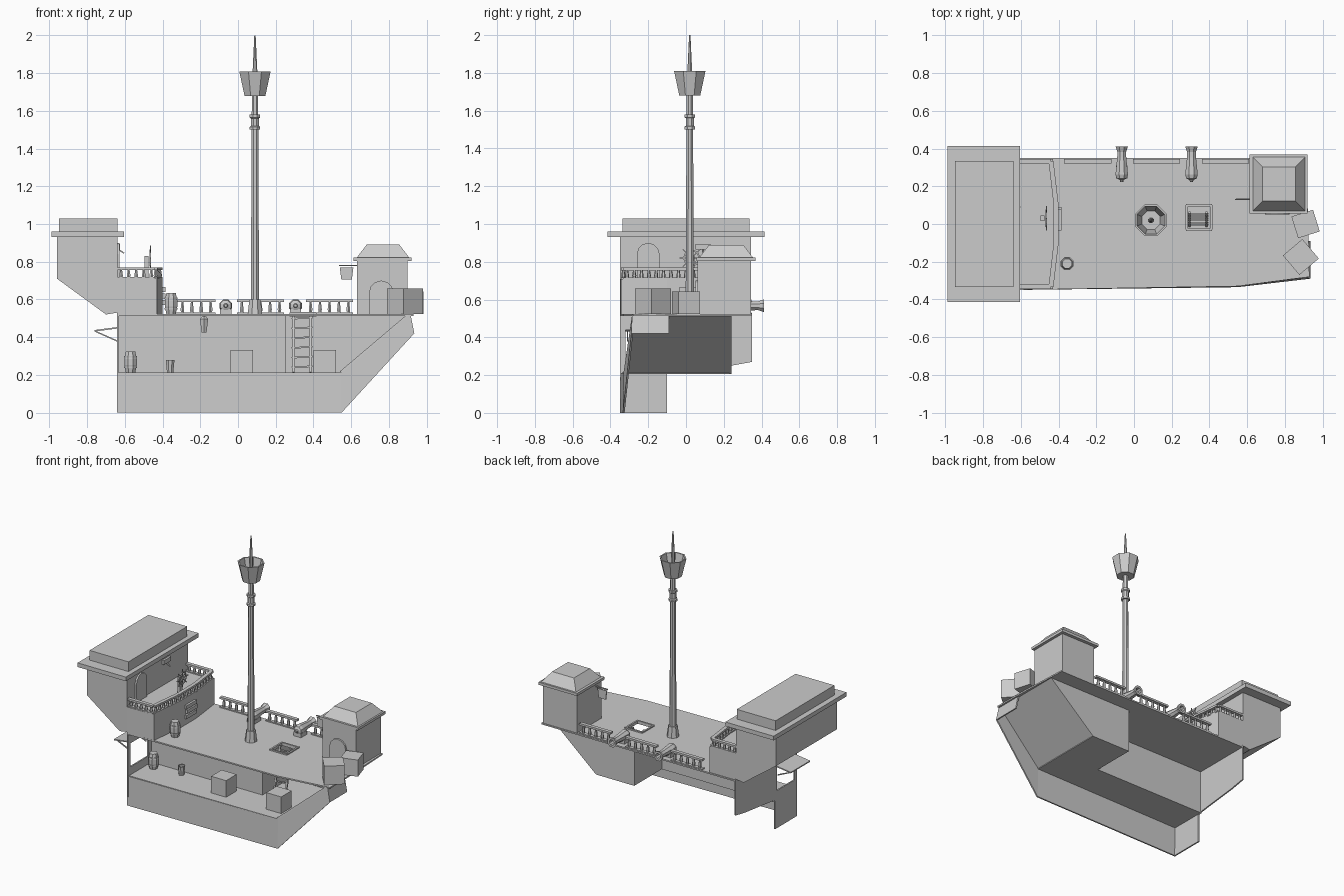
import bpy, bmesh, math
from mathutils import Vector, Matrix

if "Cube" in bpy.data.objects:
    bpy.data.objects.remove(bpy.data.objects["Cube"])


def finish(name, bm):
    bmesh.ops.recalc_face_normals(bm, faces=bm.faces)
    me = bpy.data.meshes.new(name)
    bm.to_mesh(me)
    bm.free()
    ob = bpy.data.objects.new(name, me)
    bpy.context.collection.objects.link(ob)
    return ob


def prism(name, pts, offset):
    """Flat outline swept along an offset vector."""
    bm = bmesh.new()
    off = Vector(offset)
    a = [bm.verts.new(p) for p in pts]
    b = [bm.verts.new(Vector(p) + off) for p in pts]
    bm.faces.new(a)
    bm.faces.new(b[::-1])
    for i in range(len(a)):
        j = (i + 1) % len(a)
        bm.faces.new((a[i], a[j], b[j], b[i]))
    return finish(name, bm)


def box(name, x0, x1, y0, y1, z0, z1, taper=0.0):
    """Axis-aligned box, its top optionally drawn in by taper."""
    bm = bmesh.new()
    bmesh.ops.create_cube(bm, size=1)
    for v in bm.verts:
        t = taper if v.co.z > 0 else 0
        v.co = ((x0 + t, x1 - t)[v.co.x > 0], (y0 + t, y1 - t)[v.co.y > 0], (z0, z1)[v.co.z > 0])
    return finish(name, bm)


def lathe(name, profile, loc, n=8, axis='Z'):
    """Revolve (radius, height) pairs; the ends are capped."""
    bm = bmesh.new()
    rings = [[bm.verts.new((r * math.cos(2 * math.pi * (i + .5) / n),
                            r * math.sin(2 * math.pi * (i + .5) / n), h)) for i in range(n)]
             for r, h in profile]
    for a, b in zip(rings, rings[1:]):
        for i in range(n):
            j = (i + 1) % n
            bm.faces.new((a[i], a[j], b[j], b[i]))
    bm.faces.new(rings[0])
    bm.faces.new(rings[-1])
    if axis == 'Y':
        bmesh.ops.rotate(bm, verts=bm.verts, matrix=Matrix.Rotation(-math.pi / 2, 3, 'X'))
    bmesh.ops.translate(bm, verts=bm.verts, vec=loc)
    return finish(name, bm)


def beam(name, p, q, r=.005, n=4):
    p, q = Vector(p), Vector(q)
    bm = bmesh.new()
    rot = (q - p).to_track_quat('Z', 'Y').to_matrix().to_4x4()
    bmesh.ops.create_cone(bm, cap_ends=True, segments=n, radius1=r, radius2=r, depth=(q - p).length,
                          matrix=Matrix.Translation((p + q) / 2) @ rot @ Matrix.Rotation(math.pi / 4, 4, 'Z'))
    return finish(name, bm)


def cut(ob, *bounds):
    cutter = box("cutter", *bounds)
    mod = ob.modifiers.new("cut", 'BOOLEAN')
    mod.operation, mod.object, mod.solver = 'DIFFERENCE', cutter, 'EXACT'
    bpy.context.view_layer.objects.active = ob
    bpy.ops.object.modifier_apply(modifier=mod.name)
    bpy.data.objects.remove(cutter)


def crate(name, x, y, z, s, turn=0):
    bm = bmesh.new()
    bmesh.ops.create_cube(bm, size=s)
    bmesh.ops.inset_individual(bm, faces=bm.faces[:], thickness=s * .1)
    inner = [f for f in bm.faces if abs(f.calc_area() - (s * .8) ** 2) < 1e-6]
    for f in inner:
        bmesh.ops.translate(bm, verts=f.verts, vec=f.calc_center_median().normalized() * -.007)
    bmesh.ops.transform(bm, verts=bm.verts,
                        matrix=Matrix.Translation((x, y, z + s / 2)) @ Matrix.Rotation(turn, 4, 'Z'))
    return finish(name, bm)


def barrel(name, x, y, z, h, r):
    lathe(name, [(r * .75, 0), (r, h * .35), (r, h * .65), (r * .75, h)], (x, y, z))
    for k in (.25, .75):
        lathe(name + "_hoop", [(r * 1.03, 0), (r * 1.03, h * .08)], (x, y, z + h * (k - .04)))


def railing(name, p, q, z, posts, h=.06):
    p, q = Vector(p), Vector(q)
    d = (q - p).normalized()
    w = Vector((-d.y, d.x)) * .013
    for label, z0, t in (("base", z, .008), ("top", z + h, .014)):
        prism(f"{name}_{label}", [(*c, z0) for c in (p - w, q - w, q + w, p + w)], (0, 0, t))
    for i in range(posts):
        c = p.lerp(q, (i + .5) / posts)
        lathe(name + "_post", [(.008, 0), (.011, h * .4), (.006, h)], (c.x, c.y, z), 6)


# Cutaway hull: front skin, bow slope, floor, stepped back wall
T = .01
prism("hull_front_low", [(-.64, -.35, 0), (.55, -.335, 0), (.55, -.33, .21), (-.64, -.345, .21)], (0, T, 0))
prism("hull_front_bow", [(.55, -.335, 0), (.935, -.29, .42), (.91, -.285, .52), (.55, -.33, .21)], (0, T, 0))
prism("bow_slope", [(.55, -.33, .21), (.91, -.285, .515), (.91, .24, .515), (.55, .24, .21)], (-T, 0, .008))
prism("bow_lip", [(.935, -.29, .42), (.935, -.09, .42), (.915, -.09, .52), (.915, -.285, .52)], (-T, 0, 0))
prism("hold_floor", [(-.64, -.34, .205), (.55, -.33, .205), (.55, .24, .205), (.25, .24, .205),
                     (.25, -.08, .205), (-.64, -.08, .205)], (0, 0, .008))
box("hold_back_wall", -.64, .25, -.085, -.075, .205, .52)
box("hold_step_wall", .245, .255, -.085, .24, .205, .52)
prism("hold_far_wall", [(.25, .24, .205), (.55, .24, .205), (.91, .24, .515), (.25, .24, .515)], (0, -T, 0))

# Stern plate with window and propped shutter
stern = prism("stern_plate", [(-.642, -.35, 0), (-.642, -.1, 0), (-.642, -.1, .21), (-.642, .24, .25),
                              (-.642, .35, .27), (-.642, .35, .53), (-.642, -.35, .53)], (T, 0, 0))
cut(stern, -.7, -.6, -.32, -.12, .27, .44)
prism("window_shutter", [(-.642, -.33, .445), (-.642, -.11, .445), (-.76, -.11, .43), (-.76, -.33, .43)], (0, 0, .008))
for y in (-.31, -.13):
    beam("shutter_prop", (-.755, y, .43), (-.642, y, .38))

# Main deck with hatch
deck = prism("main_deck", [(-.64, -.35, .513), (.55, -.33, .513), (.93, -.28, .513), (.925, .0, .513),
                           (.91, .35, .513), (-.64, .35, .513)], (0, 0, .01))
cut(deck, .285, .405, -.025, .095, .4, .6)
for y in (-.03, .1):
    box("hatch_edge", .275, .415, y - .006, y + .006, .51, .532)
for x in (.28, .41):
    box("hatch_edge", x - .006, x + .006, -.03, .1, .51, .531)

# Stern cabin
prism("stern_cabin", [(-.96, -.35, .93), (-.96, -.35, .71), (-.70, -.35, .52), (-.64, -.35, .53),
                      (-.64, -.35, .93)], (0, .695, 0))
box("cabin_roof_slab", -.99, -.605, -.415, .415, .93, .96)
box("cabin_roof_top", -.95, -.64, -.335, .335, .96, 1.03)


def arch(name, w, z0, z1, place, offset):
    r = w / 2
    pts = [(-r, z0), (r, z0)] + [(r * math.cos(i * math.pi / 6), z1 - r + r * math.sin(i * math.pi / 6))
                                 for i in range(7)]
    prism(name, [place(a, b) for a, b in pts], offset)


arch("cabin_door", .12, .71, .9, lambda a, b: (-.642, -.2 + a, b), (.014, 0, 0))
arch("tower_door", .13, .523, .7, lambda a, b: (.76 + a, .062, b), (0, -.012, 0))
box("cabin_plaque", -.64, -.625, .05, .13, .865, .895)
beam("cabin_lamp_arm", (-.64, .09, .87), (-.605, .09, .845))

# Quarterdeck with rail, helm and slats
front = [(-.43, -.345), (-.4, -.1), (-.4, .1), (-.43, .345)]
prism("quarterdeck", [(x, y, .52) for x, y in [(-.64, -.35)] + front + [(-.64, .345)]], (0, 0, .19))
rail = [(-.64, -.332), (-.44, -.332), (-.413, -.1), (-.413, .1), (-.44, .332), (-.64, .332)]
for i, n in enumerate((5, 6, 5, 6, 5)):
    railing("quarterdeck_rail", rail[i], rail[i + 1], .71, n, .045)
box("helm_post", -.495, -.475, .015, .045, .71, .83)
C = Vector((-.465, .03, .82))
rim = [C + Vector((0, math.cos(i * math.pi / 4), math.sin(i * math.pi / 4))) * .042 for i in range(8)]
for i, p in enumerate(rim):
    beam("wheel_rim", p, rim[(i + 1) % 8], .006)
    beam("wheel_spoke", C, C + (p - C) * 1.55, .004)
for i, z in enumerate((.57, .605, .64)):
    box("wall_slat", -.402, -.385, -.035 + .01 * (i % 2), .08 + .01 * (i % 2), z, z + .026)

# Mast and lookout
M = (.09, .02, 0)
lathe("mast", [(.024, .52), (.018, 1.69)], M)
lathe("mast_foot", [(.042, .52), (.032, .6)], M)
lathe("mast_collar", [(.03, 1.5), (.03, 1.515), (.023, 1.52), (.023, 1.56), (.03, 1.565), (.03, 1.58)], M)
lathe("lookout_nest", [(.06, 1.68), (.09, 1.81), (.08, 1.81), (.052, 1.69)], M)
lathe("mast_spike", [(.017, 1.69), (.014, 1.8), (.004, 2.0)], M)

# Rear rail and cannons
for x0 in (-.37, -.005, .36):
    railing("rear_rail", (x0, .333), (x0 + .25, .333), .523, 5, .062)
for x in (-.065, .305):
    lathe("cannon", [(.008, 0), (.012, .012), (.03, .02), (.036, .04), (.026, .13), (.025, .16),
                     (.036, .19), (.02, .19), (.018, .15)], (x, .222, .567), 8, 'Y')
    box("cannon_cradle", x - .03, x + .03, .24, .31, .52, .55)

# Bow tower with hanging sign
box("bow_tower", .63, .9, .062, .345, .515, .81)
box("tower_eave", .612, .92, .055, .368, .803, .822)
box("tower_roof", .63, .908, .07, .355, .822, .89, .052)
beam("sign_arm", (.535, .13, .78), (.63, .13, .78))
prism("hanging_sign", [(.54, .126, .77), (.612, .126, .77), (.604, .126, .705), (.548, .126, .705)], (0, .008, 0))

# Cargo
crate("deck_crate_a", .885, -.175, .523, .135, .7)
crate("deck_crate_b", .91, 0, .523, .12, .3)
crate("hold_crate_a", .02, -.19, .213, .12)
crate("hold_crate_b", .46, -.19, .213, .12)
barrel("deck_barrel", -.355, -.21, .523, .11, .036)
barrel("hold_barrel", -.57, -.15, .213, .11, .036)
lathe("hold_bucket", [(.018, 0), (.025, .065), (.02, .065), (.015, .01)], (-.36, -.13, .213))
lathe("hold_lantern", [(.015, 0), (.025, .07), (.012, .085)], (-.18, -.12, .425), 6)
beam("lantern_hook", (-.18, -.12, .5), (-.18, -.12, .515), .004)

# Hatch ladder
for x in (.295, .385):
    beam("ladder_rail", (x, -.01, .213), (x, .06, .525), .008)
for i in range(6):
    t = (i + .5) / 6
    beam("ladder_rung", (.285, -.01 + .07 * t, .213 + .31 * t), (.395, -.01 + .07 * t, .22 + .31 * t), .006)
